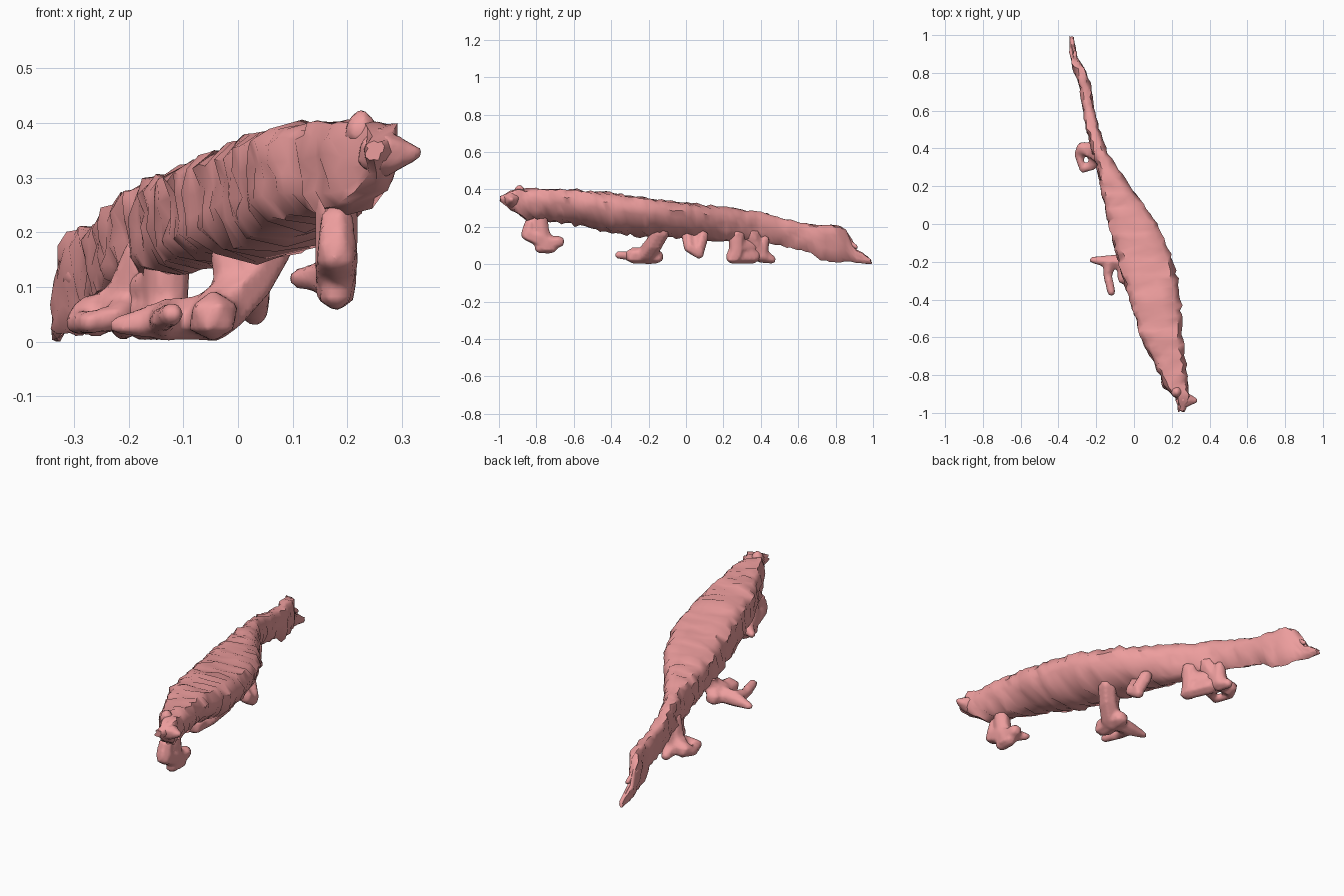
import bpy, bmesh, math, random
from mathutils import Vector

random.seed(4)
mat = bpy.data.materials.new("salmon")
mat.diffuse_color = (0.85, 0.34, 0.34, 1)


def finish(bm, name, voxel=0):
    bmesh.ops.recalc_face_normals(bm, faces=bm.faces)
    me = bpy.data.meshes.new(name)
    bm.to_mesh(me)
    bm.free()
    me.materials.append(mat)
    ob = bpy.data.objects.new(name, me)
    bpy.context.collection.objects.link(ob)
    if voxel:
        mod = ob.modifiers.new("fuse", 'REMESH')
        mod.mode = 'VOXEL'
        mod.voxel_size = voxel
        mod.use_smooth_shade = True
    else:
        bpy.ops.object.select_all(action='DESELECT')
        ob.select_set(True)
        bpy.context.view_layer.objects.active = ob
        bpy.ops.object.shade_smooth_by_angle(angle=math.radians(50))
    return ob


# Stations along the body: y, left x, right x, bottom z, top z
STATIONS = [
    (-0.99, .235, .265, .33, .365), (-0.93, .235, .30, .29, .395),
    (-0.87, .17, .285, .235, .40), (-0.7, .09, .27, .225, .40),
    (-0.6, .04, .258, .21, .40), (-0.4, -.02, .25, .165, .38),
    (-0.2, -.08, .21, .145, .352), (0.0, -.13, .12, .14, .33),
    (0.2, -.175, -.02, .125, .302), (0.33, -.20, -.115, .115, .285),
    (0.43, -.23, -.16, .11, .27), (0.5, -.25, -.185, .10, .245),
    (0.65, -.275, -.22, .07, .215), (0.72, -.285, -.225, .02, .21),
    (0.84, -.325, -.265, .015, .20), (0.87, -.335, -.29, .01, .17),
    (0.90, -.34, -.305, .01, .085), (0.99, -.34, -.32, .0, .025)]
# Cross-section: flat back, steep left flank, undercut right flank
SECTION = [(0, .25), (0, .42), (0, .62), (0, .82), (.12, .97), (.35, 1), (.62, 1),
           (.88, .96), (1, .75), (.97, .55), (.88, .35), (.65, .1), (.35, 0), (.1, .07)]


def station(y):
    for a, b in zip(STATIONS, STATIONS[1:]):
        if y <= b[0]:
            t = (y - a[0]) / (b[0] - a[0])
            return [p + (q - p) * t for p, q in zip(a, b)][1:]
    return STATIONS[-1][1:]


def body():
    bm = bmesh.new()
    rings, n = [], 74
    for i in range(n + 1):
        y = -0.99 + 1.98 * i / n
        l, r, b, t = station(y)
        j = min(.009, (r - l) * .12)
        rings.append([bm.verts.new((l + u * (r - l) + random.uniform(-j, j),
                                    y + random.uniform(-.007, .007),
                                    max(0, b + v * (t - b) + random.uniform(-j, j))))
                      for u, v in SECTION])
    m = len(SECTION)
    for a, b in zip(rings, rings[1:]):
        for k in range(m):
            bm.faces.new((a[k], a[(k + 1) % m], b[(k + 1) % m], b[k]))
    bm.faces.new(rings[0])
    bm.faces.new(rings[-1])
    finish(bm, "body_and_tail")


def limb(name, chains):
    """Chains of (x, y, z, radius) blobs, hulled pairwise and fused."""
    bm = bmesh.new()
    for chain in chains:
        for a, b in zip(chain, chain[1:]):
            vs = []
            for x, y, z, r in (a, b):
                res = bmesh.ops.create_icosphere(bm, subdivisions=1, radius=r)
                for v in res['verts']:
                    v.co += Vector((x, y, z))
                    v.co.z = max(v.co.z, 0)
                vs += res['verts']
            faces = list({f for v in vs for f in v.link_faces})
            bmesh.ops.delete(bm, geom=faces, context='FACES_ONLY')
            bmesh.ops.convex_hull(bm, input=vs)
            junk = [v for v in vs if v.is_valid and not v.link_faces]
            bmesh.ops.delete(bm, geom=junk, context='VERTS')
    finish(bm, name, .011)


body()

# Legs, each with its toes
limb("front_leg", [
    [(.18, -.78, .25, .045), (.18, -.77, .17, .045), (.18, -.74, .095, .042)],
    [(.18, -.83, .22, .035), (.18, -.845, .16, .042), (.18, -.77, .13, .045)],
    [(.18, -.73, .12, .04), (.11, -.68, .115, .02)],
    [(.18, -.74, .11, .04), (.18, -.68, .12, .035)],
    [(.18, -.78, .09, .035), (.18, -.72, .09, .035)]])
limb("middle_leg", [
    [(.06, -.13, .18, .05), (.02, -.17, .11, .05), (-.035, -.21, .055, .055)],
    [(-.02, -.17, .16, .035), (.0, -.18, .09, .045)],
    [(-.045, -.16, .04, .045), (-.045, -.28, .045, .05)],
    [(-.045, -.20, .045, .045), (-.13, -.20, .04, .04), (-.22, -.19, .03, .018)],
    [(-.13, -.21, .04, .04), (-.14, -.27, .04, .026), (-.12, -.36, .05, .024)]])
limb("belly_leg", [
    [(-.02, .01, .16, .04), (.03, .02, .09, .035), (.03, .07, .055, .03)],
    [(.0, .09, .15, .035), (.03, .07, .08, .035)]])
limb("hind_leg", [
    [(-.17, .35, .16, .045), (-.20, .38, .08, .05), (-.26, .40, .045, .04)],
    [(-.27, .40, .05, .04), (-.295, .37, .035, .024), (-.27, .29, .035, .022)],
    [(-.20, .37, .06, .045), (-.22, .31, .045, .028), (-.27, .29, .035, .022)],
    [(-.19, .42, .13, .03), (-.20, .40, .05, .045), (-.21, .46, .025, .025)]])
limb("inner_hind_leg", [
    [(-.13, .27, .15, .05), (-.13, .27, .07, .045), (-.13, .25, .035, .042)],
    [(-.13, .25, .04, .04), (-.18, .36, .045, .045)],
    [(-.13, .27, .10, .045), (-.18, .36, .10, .035)]])

# Small spikes on the head and tail
limb("snout_tip", [[(.262, -.93, .345, .05), (.33, -.935, .345, .012)]])
limb("head_spike", [[(.225, -.89, .385, .035), (.225, -.89, .42, .01)]])
limb("tail_spike", [[(-.29, .80, .12, .03), (-.32, .86, .13, .016), (-.31, .91, .09, .014)]])
